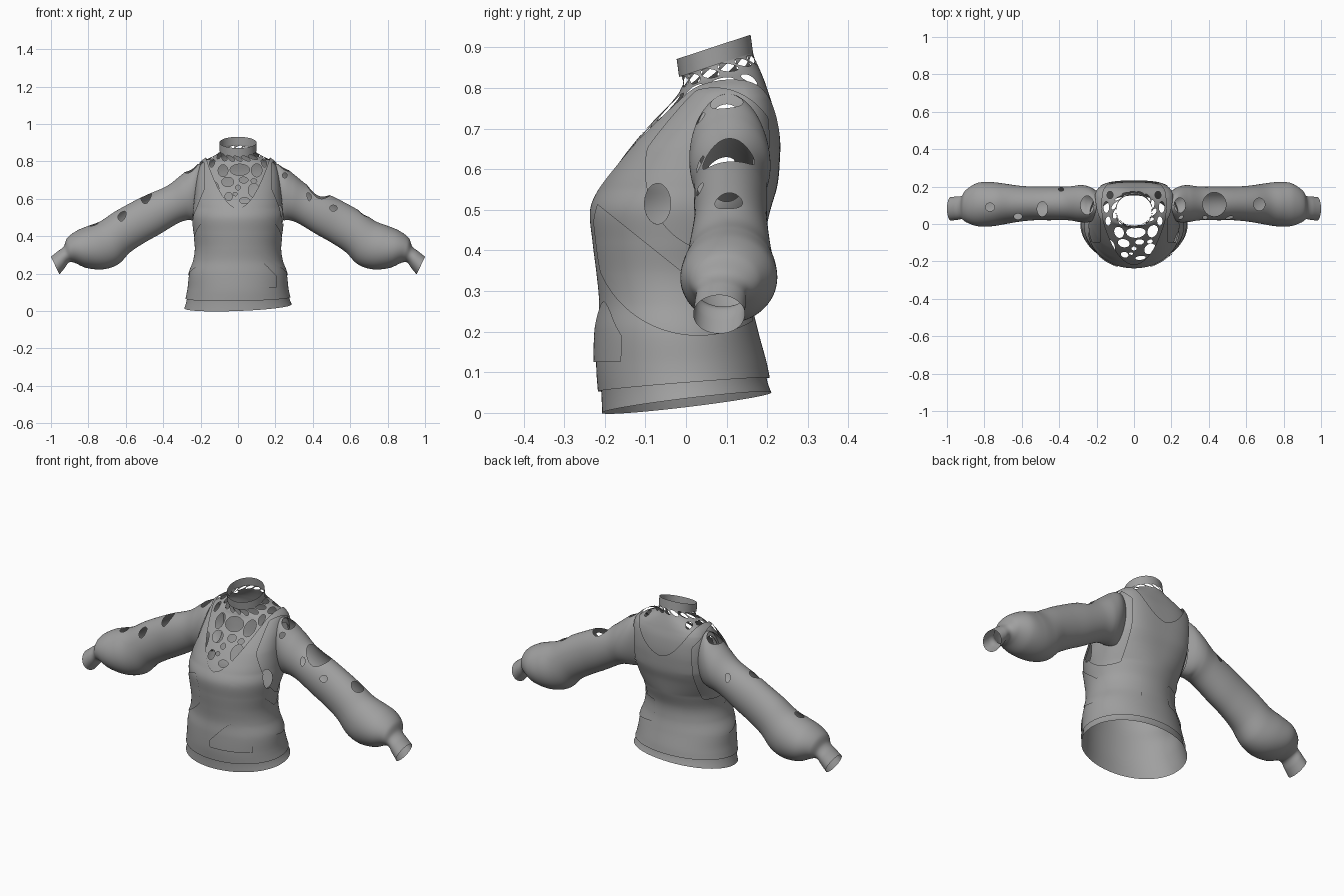
import bpy, bmesh, math

if "Cube" in bpy.data.objects:
    bpy.data.objects.remove(bpy.data.objects["Cube"])

cloth = bpy.data.materials.new("grey_cloth")
cloth.diffuse_color = (0.35, 0.35, 0.35, 1)
cloth.use_nodes = True
cloth.node_tree.nodes["Principled BSDF"].inputs["Base Color"].default_value = cloth.diffuse_color

# Torso rings: height, half width, front y, back y, tilt towards the back
TORSO = [
    (.025, .287, -.207, .21, .12), (.06, .275, -.208, .2, .09), (.12, .262, -.213, .19, .03),
    (.2, .252, -.211, .17, 0), (.27, .227, -.206, .155, 0), (.34, .218, -.212, .155, 0),
    (.42, .23, -.222, .18, 0), (.5, .242, -.228, .2, 0), (.56, .238, -.202, .217, 0),
    (.62, .232, -.162, .223, 0), (.68, .226, -.115, .224, 0), (.74, .217, -.06, .217, 0),
    (.785, .198, -.022, .203, .03), (.81, .165, -.012, .192, .1), (.828, .125, -.008, .18, .22),
    (.845, .1, -.008, .17, .3), (.86, .094, -.012, .164, .33)]

# Sleeve rings: top x, top z, bottom x, bottom z, front y, back y
SLEEVE = [
    (.185, .785, .21, .49, .03, .175), (.235, .78, .245, .485, .01, .2), (.30, .73, .275, .485, .01, .208),
    (.38, .668, .325, .467, .02, .2), (.49, .62, .42, .41, .02, .2), (.57, .58, .50, .365, .02, .2),
    (.66, .53, .575, .315, .012, .205), (.735, .48, .64, .25, .0, .215), (.80, .455, .72, .223, -.012, .224),
    (.86, .43, .81, .23, -.012, .22), (.912, .392, .875, .258, .008, .185), (.932, .345, .905, .258, .025, .152),
    (.965, .318, .928, .228, .022, .147), (1.0, .29, .955, .195, .018, .145)]


def spline(rows, t):
    """Smooth interpolation through the rows."""
    n = len(rows) - 1
    i = min(int(t), n - 1)
    f = t - i
    a, b, c, d = (rows[min(max(k, 0), n)] for k in (i - 1, i, i + 1, i + 2))
    return [q + .5 * f * (r - p + f * (2 * p - 5 * q + 4 * r - s + f * (3 * (q - r) + s - p)))
            for p, q, r, s in zip(a, b, c, d)]


def tube(point, rows, cols):
    """Open tube from point(row fraction, angle)."""
    bm = bmesh.new()
    v = [[bm.verts.new(point(i / rows, math.tau * j / cols)) for j in range(cols)] for i in range(rows + 1)]
    for i in range(rows):
        for j in range(cols):
            k = (j + 1) % cols
            bm.faces.new((v[i][j], v[i][k], v[i + 1][k], v[i + 1][j]))
    return bm


def cut(bm, f):
    """Remove the surface where f < 0, with a clean edge along f = 0."""
    val = {v: f(*v.co) for v in bm.verts}
    new = []
    for e in list(bm.edges):
        a, b = e.verts
        fa, fb = val[a], val[b]
        if fa * fb < 0:
            fac = min(max(fa / (fa - fb), .02), .98)
            new.append(bmesh.utils.edge_split(e, a, fac)[1])
    if new:
        bmesh.ops.connect_verts(bm, verts=new)
    bmesh.ops.delete(bm, geom=[v for v, w in val.items() if w < 0], context='VERTS')


def finish(name, bm):
    me = bpy.data.meshes.new(name)
    bm.to_mesh(me)
    bm.free()
    for p in me.polygons:
        p.use_smooth = True
    me.materials.append(cloth)
    ob = bpy.data.objects.new(name, me)
    bpy.context.collection.objects.link(ob)
    return ob


def oval(a, b, ca, cb, ra, rb):
    return math.hypot((a - ca) / ra, (b - cb) / rb) - 1


def torso(off=0, t0=0, t1=len(TORSO) - 1, rows=130):
    def point(u, ang):
        z, w, y0, y1, tilt = spline(TORSO, t0 + (t1 - t0) * u)
        c, s = math.cos(ang), math.sin(ang)
        # Shoulder blades are squarer than the chest, the neck is round
        blade = min(max((z - .42) / .15, 0), 1) * min(max((.83 - z) / .06, 0), 1)
        chest = min(max((z - .55) / .1, 0), 1) * min(max((.83 - z) / .04, 0), 1)
        e = 2 / (2.06 + .25 * chest + (.95 * blade * min(s * 3, 1) if s > 0 else 0))
        h, m = (y1 - y0) / 2 + off, (y0 + y1) / 2
        x = (w + off) * math.copysign(abs(c) ** e, c)
        dy = h * math.copysign(abs(s) ** e, s)
        sway = .05 * x * max(0, 1 - z / .1)
        return x, m + dy, z + tilt * dy + sway + off * min(max((z - .6) / .2, 0), 1)
    return tube(point, rows, 176)


def armhole(x, y, z):
    return max(oval(y, z, .07, .6, .17, .2), (.18 - abs(x)) * 10)


def side_hole(x, y, z):
    return max(oval(y, z, -.07, .515, .032, .05), (.12 - x) * 10)


# Under layer with a lace yoke
bm = torso()
cut(bm, lambda x, y, z: max(oval(y, z, .1, .64, .065, .12), (.15 - abs(x)) * 10))
cut(bm, side_hole)
LACE = [(.01, .755, .052, .03), (-.08, .75, .026, .032), (.1, .752, .028, .035), (-.055, .69, .032, .025),
        (.03, .7, .024, .016), (-.125, .64, .024, .05), (.085, .645, .03, .037), (0, .66, .014, .014),
        (-.05, .612, .02, .022), (.035, .59, .028, .016), (.085, .695, .016, .012), (-.015, .625, .012, .01)]
for cx, cz, rx, rz in LACE:
    cut(bm, lambda x, y, z: max(oval(x, z, cx, cz, rx, rz), (y - .04) * 10))
# Openings on the shoulders
for side in (-1, 1):
    for cx, cy, rx, ry in [(.138, .015, .014, .025), (.148, .09, .015, .03), (.128, .155, .016, .02)]:
        cut(bm, lambda x, y, z: max(oval(x, y, side * cx, cy, rx, ry), (.77 - z) * 10))
# Slanted net openings round the neck
for k in range(14):
    ang = math.tau * (k + .5) / 14

    def slot(x, y, z):
        h = z - .32 * (y - .08) - .843
        turn = (math.atan2(y - .08, x) - ang + h * 12 + math.pi) % math.tau - math.pi
        return max(math.hypot(turn / .18, h / .014) - 1, (.77 - z) * 50)
    cut(bm, slot)
finish("under_layer", bm)


# Vest with deep front neckline, shallow back neckline and armholes
def neckline(x, y, z):
    low, wide, power = (.55, .165, .52) if y < .08 else (.65, .16, .5)
    top = max(z - low, 0) / (.8 - low)
    return abs(x) - wide * top ** power if z > low else abs(x) + (low - z)


bm = torso(.008, 1.2, 13.2, 120)
cut(bm, neckline)
cut(bm, armhole)
cut(bm, side_hole)
finish("vest", bm)

# Crescent side panels that sweep from the chest to the lower back
for side, label in ((1, "right"), (-1, "left")):
    bm = torso(.013, 2, 9, 90)
    cut(bm, lambda x, y, z: -max(oval(y, z, .03, .44, .26, .25), (.085 - side * x) * 8,
                                 (z - max(.5 - .8 * (y + .2), .35)) * 5))
    finish(label + "_side_panel", bm)

# Peaked pocket patch on the lower front
bm = torso(.015, 1.5, 5, 70)
cut(bm, lambda x, y, z: -max((z - .302 + 1.1 * math.hypot(x - .105, .025)) * 4, (.125 - z) * 8,
                             (-.02 - x) * 8, (x - .205) * 8, y * 8))
finish("front_pocket", bm)

# Tilted collar band
finish("collar", tube(lambda u, a: (.099 * math.cos(a), .074 - .006 * u + .091 * math.sin(a),
                                    .857 + .044 * u + .03 * math.sin(a)), 6, 96))

# Puffed sleeves with scattered openings on top, and small ones at the front
HOLES = {1: [(.245, .1, .03, .04), (.43, .105, .062, .064), (.67, .105, .03, .034), (.38, .035, .012, .01)],
         -1: [(.25, .1, .035, .05), (.39, .185, .014, .01), (.49, .08, .028, .04), (.62, .04, .022, .016),
              (.77, .09, .025, .022)]}
FRONT_HOLES = [(.25, .725, .013, .014), (.51, .55, .02, .016)]
for side, label in ((1, "right"), (-1, "left")):
    def arm(u, a):
        tx, tz, bx, bz, y0, y1 = spline(SLEEVE, u * (len(SLEEVE) - 1))
        c, s = math.cos(a), math.sin(a)
        return (side * ((tx + bx) / 2 + c * (tx - bx) / 2), (y0 + y1) / 2 - side * s * (y1 - y0) / 2,
                (tz + bz) / 2 + c * (tz - bz) / 2)
    bm = tube(arm, 130, 80)
    for cx, cy, rx, ry in HOLES[side]:
        cut(bm, lambda x, y, z: max(oval(x, y, side * cx, cy, rx, ry),
                                    (.64 - .5 * (abs(x) - .22) - z) * 10))
    if side > 0:
        for cx, cz, rx, rz in FRONT_HOLES:
            cut(bm, lambda x, y, z: max(oval(x, z, cx, cz, rx, rz), (y - .1) * 10))
    finish(label + "_sleeve", bm)
